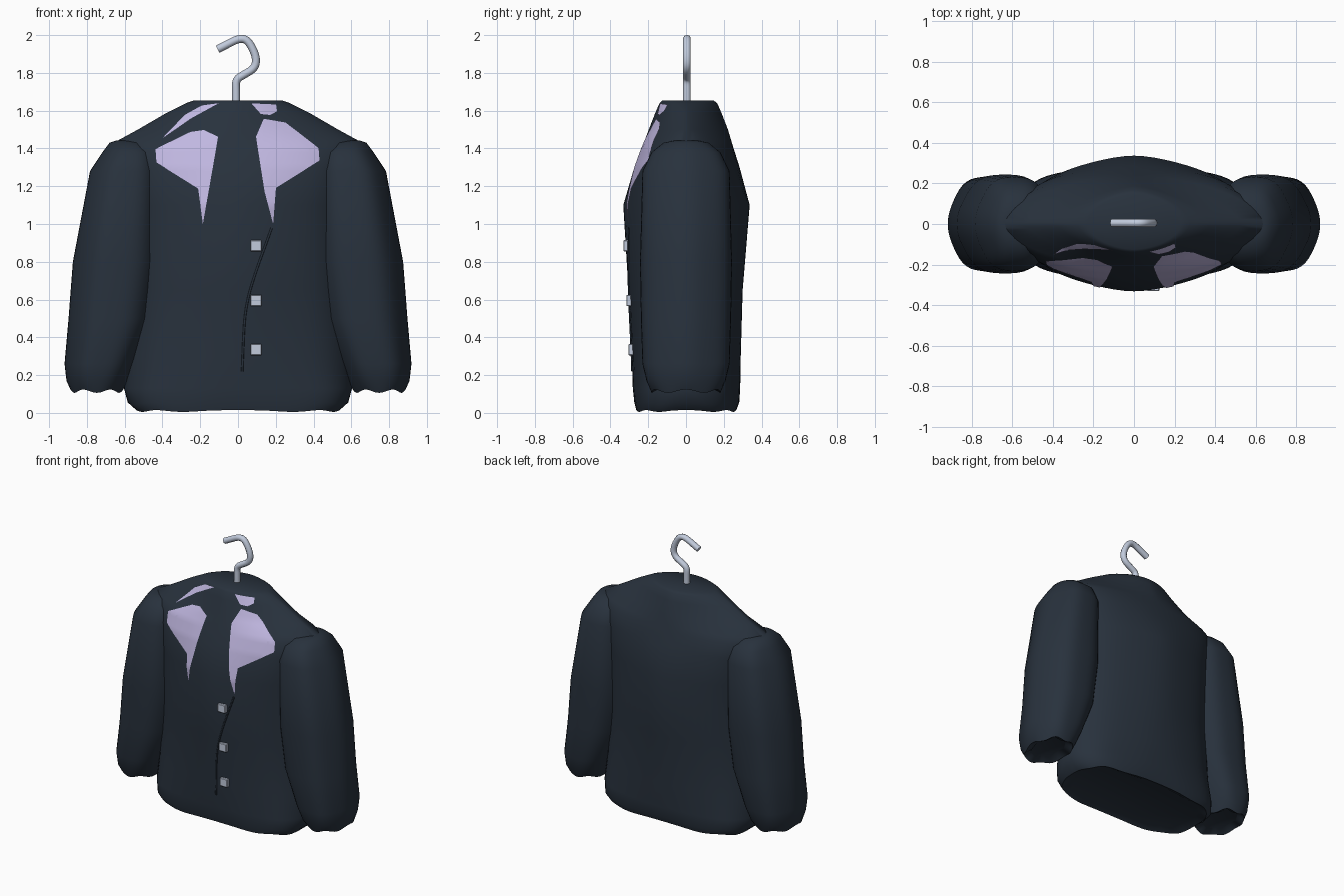
import bpy, bmesh
from math import cos, sin, pi
from mathutils import Vector
from mathutils.bvhtree import BVHTree

default = bpy.data.objects.get("Cube")
if default:
    bpy.data.objects.remove(default)


def make_material(name, rgb):
    mat = bpy.data.materials.new(name)
    mat.use_nodes = True
    colour = (*rgb, 1)
    mat.diffuse_color = colour
    mat.node_tree.nodes["Principled BSDF"].inputs["Base Color"].default_value = colour
    return mat


NAVY = make_material("navy cloth", (.021, .031, .046))
LILAC = make_material("lilac lapel", (.53, .475, .75))
METAL = make_material("pale metal", (.54, .6, .72))


def finish(name, bm, mat, smooth=True):
    mesh = bpy.data.meshes.new(name)
    bm.to_mesh(mesh)
    bm.free()
    mesh.materials.append(mat)
    obj = bpy.data.objects.new(name, mesh)
    bpy.context.collection.objects.link(obj)
    if smooth:
        bpy.ops.object.select_all(action='DESELECT')
        obj.select_set(True)
        bpy.context.view_layer.objects.active = obj
        bpy.ops.object.shade_smooth_by_angle(angle=.9)
    return obj


def signed_pow(v, e):
    return abs(v) ** e * (1 if v >= 0 else -1)


def loft(rings, segments, folds, fold_depth, hem_wave, hem_top):
    """Rings of (z, x centre, half width, front depth, back depth, squareness)."""
    bm = bmesh.new()
    loops = []
    for z, cx, hx, front, back, power in rings:
        loop = []
        for i in range(segments):
            a = 2 * pi * i / segments
            swell = 1 + fold_depth * cos(folds * a) * (z < 1.4)
            x = cx + hx * swell * signed_pow(cos(a), 2 / power)
            y = (back if sin(a) > 0 else front) * swell * signed_pow(sin(a), 2 / power)
            drop = hem_wave * cos(folds * a) * (z < hem_top)
            loop.append(bm.verts.new((x, y, z + drop)))
        loops.append(loop)
    for low, high in zip(loops, loops[1:]):
        for i in range(segments):
            j = (i + 1) % segments
            bm.faces.new((low[i], low[j], high[j], high[i]))
    bm.faces.new(reversed(loops[0]))
    bm.faces.new(loops[-1])
    bmesh.ops.recalc_face_normals(bm, faces=bm.faces)
    return bm


# Jacket body, from the turned-in hem up to the neck
body_rings = [
    (.03, 0, .48, .23, .23, 3.2),
    (.01, 0, .535, .262, .265, 3.2),
    (.05, 0, .58, .272, .28, 3),
    (.13, 0, .60, .28, .285, 2.6),
    (.30, 0, .59, .285, .288, 2.2),
    (.65, 0, .58, .303, .298, 1.95),
    (1.1, 0, .595, .33, .335, 1.8),
    (1.3, 0, .605, .272, .282, 2.2),
    (1.4, 0, .63, .235, .252, 2.1),
    (1.44, 0, .64, .22, .24, 1.75),
    (1.5, 0, .53, .197, .222, 1.5),
    (1.59, 0, .375, .162, .187, 1.5),
    (1.64, 0, .275, .14, .165, 1.7),
    (1.655, 0, .23, .125, .145, 1.8),
]
body_bm = loft(body_rings, 64, 8, .006, .005, .1)
surface = BVHTree.FromBMesh(body_bm)
finish("jacket_body", body_bm, NAVY)


def on_front(x, z, lift):
    hit, normal, _, _ = surface.ray_cast(Vector((x, -2, z)), Vector((0, 1, 0)))
    return hit + normal * lift if hit else Vector((x, -.1, z))


# Puffed sleeves: z, inner x, outer x, half depth
sleeve_profile = [
    (.14, .66, .84, .14),
    (.115, .61, .885, .185),
    (.17, .58, .905, .213),
    (.26, .54, .915, .235),
    (.5, .44, .893, .243),
    (.8, .4, .87, .248),
    (1.28, .4, .78, .235),
    (1.38, .43, .715, .185),
    (1.43, .48, .68, .12),
    (1.442, .53, .645, .06),
]
for side, label in ((1, "left"), (-1, "right")):
    rings = [(z, side * (a + b) / 2, (b - a) / 2, d, d, 2.1)
             for z, a, b, d in sleeve_profile]
    finish(label + "_sleeve", loft(rings, 48, 6, .018, .009, .16), NAVY)


# Lapels and collar: thin plates draped on the chest
def drape(name, outline):
    bm = bmesh.new()
    bm.faces.new([bm.verts.new((x, 0, z)) for x, z in outline])
    bmesh.ops.triangulate(bm, faces=bm.faces)
    cuts = [((i * .025, 0, 0), (1, 0, 0)) for i in range(-18, 19)]
    cuts += [((0, 0, 1 + i * .02), (0, 0, 1)) for i in range(34)]
    for point, direction in cuts:
        bmesh.ops.bisect_plane(bm, geom=bm.verts[:] + bm.edges[:] + bm.faces[:],
                               plane_co=point, plane_no=direction)
    for v in bm.verts:
        v.co = on_front(v.co.x, v.co.z, .005)
    bm.normal_update()
    for f in bm.faces:
        if f.normal.y > 0:
            f.normal_flip()
    finish(name, bm, LILAC)


drape("left_lapel", [(.185, 1), (.2, 1.19), (.43, 1.335), (.425, 1.4), (.25, 1.535),
                     (.135, 1.555), (.095, 1.46), (.14, 1.17)])
drape("right_lapel", [(-.185, 1), (-.2, 1.18), (-.43, 1.325), (-.435, 1.395), (-.25, 1.485),
                      (-.18, 1.495), (-.105, 1.46), (-.155, 1.17)])
drape("left_collar", [(.07, 1.637), (.2, 1.63), (.205, 1.595), (.17, 1.575), (.12, 1.58)])
drape("right_collar", [(-.4, 1.45), (-.25, 1.555), (-.1, 1.638), (-.19, 1.625), (-.28, 1.575)])


def tube(name, points, radius, mat):
    curve = bpy.data.curves.new(name, 'CURVE')
    curve.dimensions = '3D'
    curve.bevel_depth = radius
    curve.bevel_resolution = 3
    curve.use_fill_caps = True
    spline = curve.splines.new('NURBS')
    spline.points.add(len(points) - 1)
    for p, co in zip(spline.points, points):
        p.co = (*co, 1)
    spline.order_u = 3
    spline.use_endpoint_u = True
    spline.resolution_u = 5
    curve.materials.append(mat)
    obj = bpy.data.objects.new(name, curve)
    bpy.context.collection.objects.link(obj)


# Front overlap edge
edge = [(.178, .98), (.15, .9), (.12, .82), (.085, .72), (.055, .62),
        (.037, .52), (.03, .42), (.026, .32), (.022, .22)]
tube("front_overlap_edge", [on_front(x, z, 0) for x, z in edge], .006, NAVY)

# Square buttons
for number, z in enumerate((.885, .595, .335), 1):
    bm = bmesh.new()
    bmesh.ops.create_cube(bm, size=1)
    bmesh.ops.scale(bm, vec=(.06, .028, .06), verts=bm.verts)
    bmesh.ops.bevel(bm, geom=bm.edges[:], offset=.004, segments=1, affect='EDGES')
    bmesh.ops.translate(bm, vec=on_front(.095, z, .006), verts=bm.verts)
    finish(f"button_{number}", bm, METAL, smooth=False)

# Hanger hook
hook = [(-.01, 1.6), (-.01, 1.7), (-.012, 1.765), (.03, 1.79), (.09, 1.825), (.098, 1.88),
        (.07, 1.945), (.04, 1.98), (.0, 1.98), (-.05, 1.955), (-.108, 1.925)]
tube("hanger_hook", [(x, .005, z) for x, z in hook], .021, METAL)
